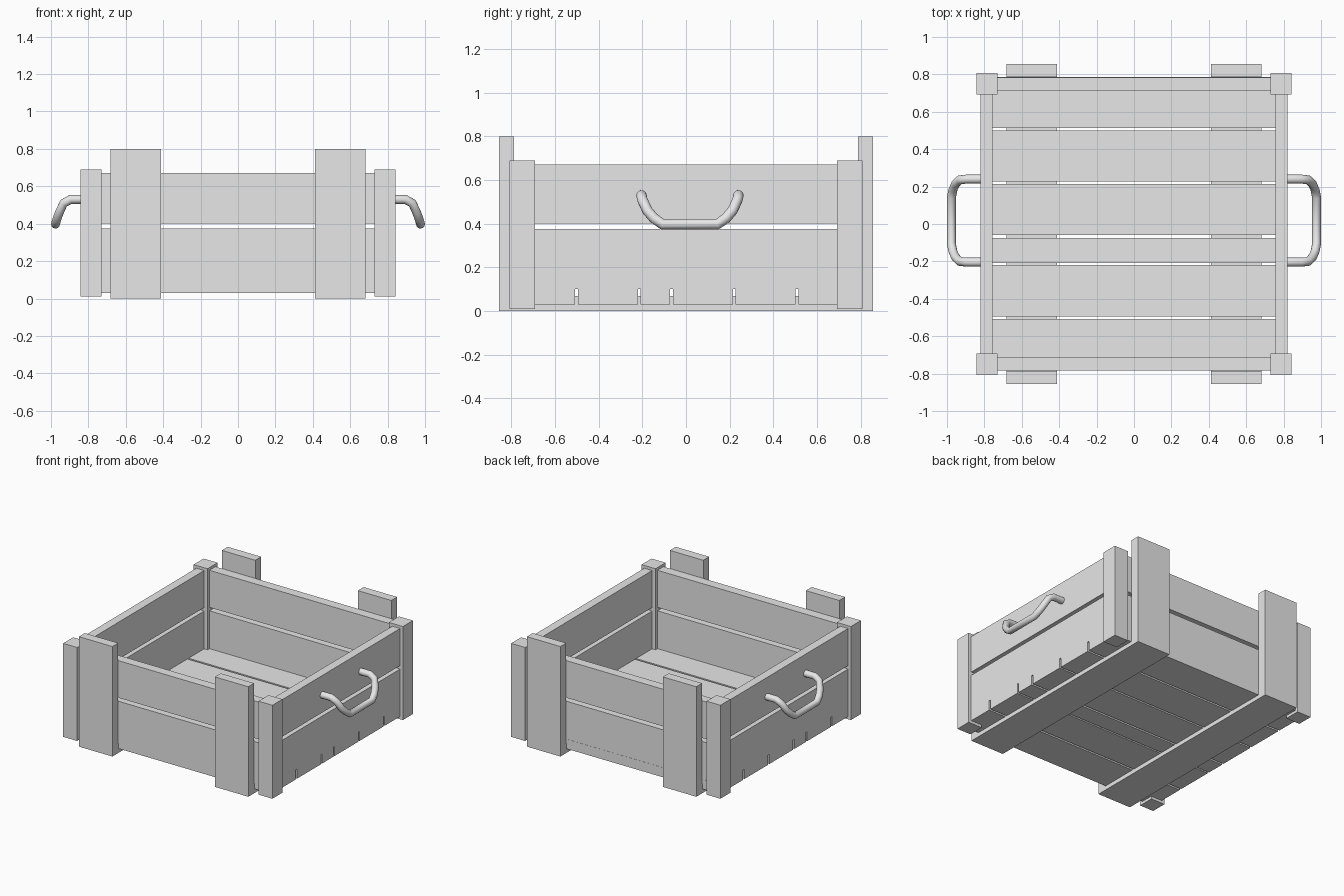
import bpy
import bmesh
from mathutils import Vector

cube = bpy.data.objects.get("Cube")
if cube:
    bpy.data.objects.remove(cube, do_unlink=True)

GREY = (0.8, 0.8, 0.8, 1.0)
mat = bpy.data.materials.new("plain grey")
mat.use_nodes = True
mat.diffuse_color = GREY
mat.node_tree.nodes["Principled BSDF"].inputs["Base Color"].default_value = GREY


def box(name, xs, ys, zs):
    """Flat-sided box from its low and high limits on each axis."""
    lo, hi = (Vector(c) for c in zip(xs, ys, zs))
    bm = bmesh.new()
    bmesh.ops.create_cube(bm, size=1)
    for v in bm.verts:
        v.co = (lo + hi) / 2 + v.co * (hi - lo)
    mesh = bpy.data.meshes.new(name)
    bm.to_mesh(mesh)
    bm.free()
    mesh.materials.append(mat)
    obj = bpy.data.objects.new(name, mesh)
    bpy.context.collection.objects.link(obj)


def span(side, near, far):
    return sorted((side * near, side * far))


def handle(name, side):
    """Bent round rod, hanging from the upper plank of a side wall."""
    half = [(0.80, 0.222, 0.53), (0.895, 0.222, 0.53), (0.932, 0.218, 0.51),
            (0.955, 0.195, 0.46), (0.968, 0.165, 0.425), (0.976, 0.125, 0.397)]
    path = half + [(x, -y, z) for x, y, z in reversed(half)]
    curve = bpy.data.curves.new(name, "CURVE")
    curve.dimensions = "3D"
    curve.bevel_depth = 0.024
    curve.bevel_resolution = 4
    curve.use_fill_caps = True
    spline = curve.splines.new("POLY")
    spline.points.add(len(path) - 1)
    for point, (x, y, z) in zip(spline.points, path):
        point.co = (side * x, y + 0.018, z, 1)
    spline.use_smooth = True
    curve.materials.append(mat)
    obj = bpy.data.objects.new(name, curve)
    bpy.context.collection.objects.link(obj)


# Floor boards, whose ends show under the side walls
boards = [(-0.783, -0.508), (-0.494, -0.22), (-0.208, -0.074),
          (-0.06, 0.214), (0.227, 0.5), (0.514, 0.785)]
for i, ys in enumerate(boards):
    box(f"floor_board_{i + 1}", (-0.82, 0.82), ys, (0.03, 0.10))

# Wall planks, two rows with an open gap between
for row, zs in (("lower", (0.10, 0.375)), ("upper", (0.40, 0.67))):
    for s, where in ((-1, "front"), (1, "back")):
        box(f"{where}_{row}_plank", (-0.76, 0.76), span(s, 0.715, 0.784), zs)
    for s, where in ((-1, "right"), (1, "left")):
        box(f"{where}_{row}_plank", span(s, 0.757, 0.82), (-0.72, 0.72), zs)

for s, where in ((-1, "right"), (1, "left")):
    # Runner under the floor, with an upright at each end
    xs = span(s, 0.412, 0.682)
    box(f"{where}_runner", xs, (-0.79, 0.79), (0.0, 0.07))
    for t, end in ((-1, "front"), (1, "back")):
        box(f"{end}_{where}_upright", xs, span(t, 0.788, 0.855), (0.0, 0.80))
        box(f"{end}_{where}_corner_post", span(s, 0.73, 0.842),
            span(t, 0.692, 0.807), (0.01, 0.69))
    handle(f"{where}_handle", s)
